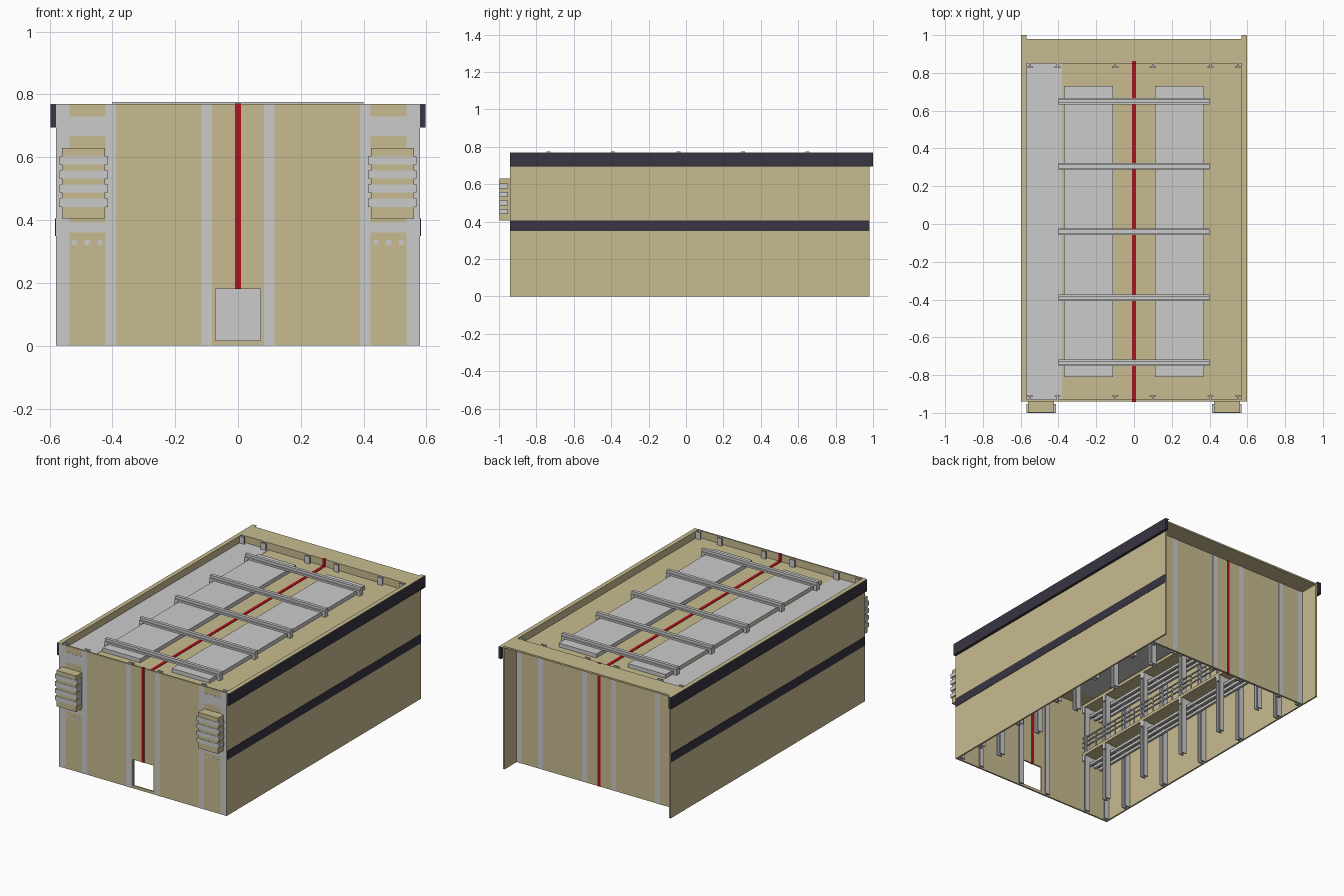
import bpy, bmesh
from mathutils import Matrix, Vector

if "Cube" in bpy.data.objects:
    bpy.data.objects.remove(bpy.data.objects["Cube"])


def material(name, rgb):
    m = bpy.data.materials.new(name)
    m.diffuse_color = (*rgb, 1)
    m.use_nodes = True
    m.node_tree.nodes["Principled BSDF"].inputs["Base Color"].default_value = m.diffuse_color
    return m


BEIGE = material("beige_cladding", (0.58, 0.50, 0.28))
DARK = material("dark_trim", (0.04, 0.035, 0.055))
RED = material("red_stripe", (0.45, 0.005, 0.012))


def part(name, boxes, mat=None):
    """One object from boxes given as (x0, x1, y0, y1, z0, z1)."""
    bm = bmesh.new()
    for x0, x1, y0, y1, z0, z1 in boxes:
        lo, hi = Vector((x0, y0, z0)), Vector((x1, y1, z1))
        size = Matrix.Diagonal((*(hi - lo), 1))
        bmesh.ops.create_cube(bm, size=1, matrix=Matrix.Translation((lo + hi) / 2) @ size)
    me = bpy.data.meshes.new(name)
    bm.to_mesh(me)
    bm.free()
    if mat:
        me.materials.append(mat)
    ob = bpy.data.objects.new(name, me)
    bpy.context.collection.objects.link(ob)
    return ob


def mirrored(boxes):
    """The boxes plus their copies across x = 0."""
    return boxes + [(-b[1], -b[0], *b[2:]) for b in boxes]


def h_column(x, y, top):
    """Two flanges and a web, standing on the floor."""
    return [(x - .017, x + .017, y - .017, y - .010, 0, top),
            (x - .017, x + .017, y + .010, y + .017, 0, top),
            (x - .004, x + .004, y - .010, y + .010, 0, top)]


FRONT, BACK, ROOF, TOP = -.94, .86, .725, .77
BAYS = [-.735, -.39, -.04, .305, .65]
ENDS = [FRONT + .016, BACK - .016]

# Outer shell
front = part("front_wall", [(-.57, .57, FRONT, FRONT + .01, 0, TOP)], BEIGE)
cutter = part("door_cutter", [(-.072, .072, FRONT - .1, FRONT + .1, .017, .18)])
cutter.hide_render = True
cutter.hide_set(True)
cut = front.modifiers.new("door_opening", 'BOOLEAN')
cut.operation, cut.object, cut.solver = 'DIFFERENCE', cutter, 'EXACT'
part("back_wall", [(-.57, .57, BACK - .01, BACK, 0, TOP)], BEIGE)
part("back_inner_panel", [(-.38, .38, BACK - .014, BACK - .011, 0, .3)])
part("side_walls", mirrored([(.57, .58, FRONT, .98, 0, TOP)]), BEIGE)
part("roof_deck", [(-.57, .57, FRONT + .01, BACK - .01, ROOF - .012, ROOF)], BEIGE)
part("back_eave", [(-.57, .57, BACK, .98, TOP - .01, TOP)], BEIGE)
part("left_roof_sheet", [(-.57, -.38, FRONT + .01, BACK - .01, ROOF, ROOF + .002)])

# Dark side bands with a beige coping over the upper one
part("upper_side_bands", mirrored([(.58, .597, FRONT, 1, .695, TOP - .002)]), DARK)
part("lower_side_bands", mirrored([(.58, .582, FRONT, .98, .35, .405)]), DARK)
part("side_coping", mirrored([(.57, .597, FRONT, 1, TOP - .002, TOP)]), BEIGE)

# Red centre stripe over the front, roof and back
part("red_stripe", [(-.01, .01, FRONT - .002, FRONT + .012, .18, TOP + .001),
                    (-.01, .01, FRONT + .012, BACK - .012, ROOF, ROOF + .003),
                    (-.01, .01, BACK - .012, BACK + .002, 0, TOP + .001)], RED)

# Skylights and the double-railed beams above them
part("skylights", mirrored([(.11, .37, -.81, .73, ROOF - .015, ROOF + .024)]))
beams = []
for y in BAYS:
    beams += [(-.4, .4, y - .017, y + .017, ROOF + .024, ROOF + .035),
              (-.4, .4, y - .010, y + .010, ROOF + .035, .776)]
    beams += mirrored([(.38, .4, y - .015, y + .015, ROOF, ROOF + .024)])
part("roof_beams", beams)

# Columns: side aisles in every bay, plus centre pairs on the end walls
columns = []
for y in BAYS + ENDS:
    top = TOP if y in ENDS else ROOF - .012
    columns += h_column(.405, y, top) + h_column(.553, y, top)
for y in ENDS:
    columns += h_column(.1, y, TOP)
part("columns", mirrored(columns))

# Column and beam faces showing flush on the end walls
faces = [(x0, x1, FRONT - .001, FRONT, 0, TOP) for x0, x1 in ((.388, .418), (.557, .58))]
faces += [(.418, .557, FRONT - .001, FRONT, z0, z1) for z0, z1 in ((.36, .392), (.668, .73))]
faces += [(x - .008, x + .008, FRONT - .001, FRONT, .32, .336) for x in (.44, .48, .52)]
faces += [(.093, .118, BACK, BACK + .001, 0, TOP - .01)]
part("flush_frame_faces", mirrored(faces))

# Aisle decks: mezzanine and upper level, each on joists and cross beams
decks, joists, cross = [], [], []
for z in (.37, ROOF - .03):
    decks.append((.385, .57, FRONT + .01, BACK - .01, z, z + .018))
    joists += [(x - .008, x + .008, FRONT + .01, BACK - .01, z - .05, z - .034)
               for x in (.44, .48, .52)]
    cross += [(.385, .57, y - .012, y + .012, z - .034, z) for y in BAYS + ENDS]
part("aisle_decks", mirrored(decks), BEIGE)
part("aisle_joists", mirrored(joists))
part("aisle_cross_beams", mirrored(cross))

# Mezzanine railing
rail = [(.386, .394, FRONT + .01, BACK - .01, z, z + .007) for z in (.425, .455, .485)]
rail += [(.387, .393, y, y + .006, .388, .49) for y in [-.9 + i * .087 for i in range(20)]]
part("mezzanine_railing", mirrored(rail))

# Front louvre boxes
part("louvre_boxes", mirrored([(.423, .56, -.998, FRONT, .405, .63)]), BEIGE)
part("louvre_slats", mirrored([(.414, .569, -1, FRONT - .012, z - .013, z + .013)
                               for z in (.455, .5, .545, .59)]))
